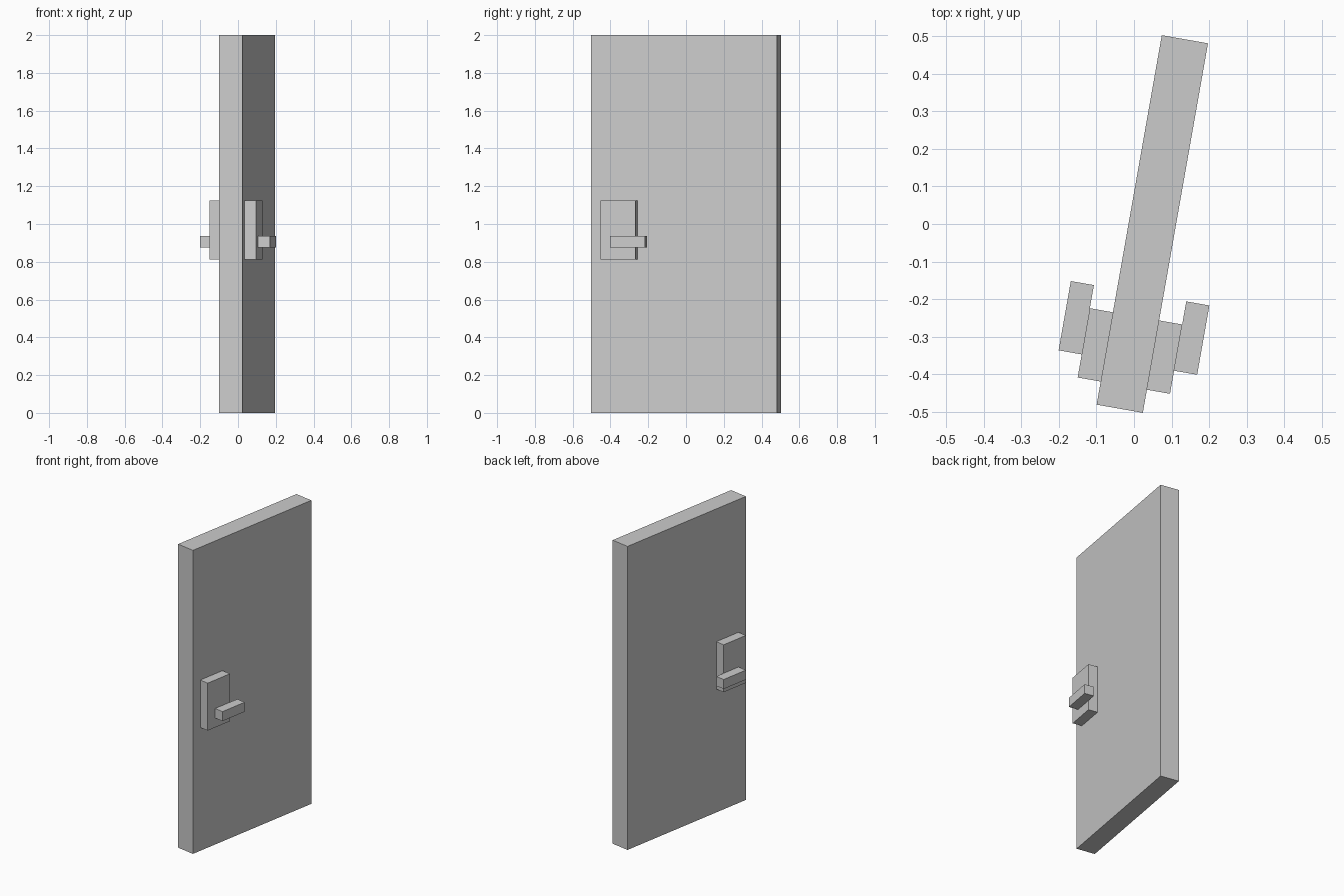
import bpy
from math import radians
from mathutils import Matrix

if "Cube" in bpy.data.objects:
    bpy.data.objects.remove(bpy.data.objects["Cube"])

U = 1 / 16  # grid unit the door is laid out on
# door stands slightly turned about the vertical axis
PLACE = Matrix.Translation((0.0488, 0, 0)) @ Matrix.Rotation(radians(-10), 4, 'Z')


def box(name, x, y, z):
    """Box from (min, max) ranges in grid units, in the door's own frame."""
    bpy.ops.mesh.primitive_cube_add(size=1)
    ob = bpy.context.object
    ob.name = name
    centre = [(a + b) / 2 * U for a, b in (x, y, z)]
    size = [(b - a) * U for a, b in (x, y, z)]
    ob.data.transform(PLACE @ Matrix.Translation(centre) @ Matrix.Diagonal((*size, 1)))
    return ob


# door slab
box("door_panel", (-1, 1), (-8, 8), (0, 32))

# lock plate and lever on both faces
for side, s in (("left", -1), ("right", 1)):
    box(side + "_lock_plate", sorted((s, 2 * s)), (-7, -4), (13, 18))
    box(side + "_lever", sorted((2 * s, 3 * s)), (-6, -3), (14, 15))
